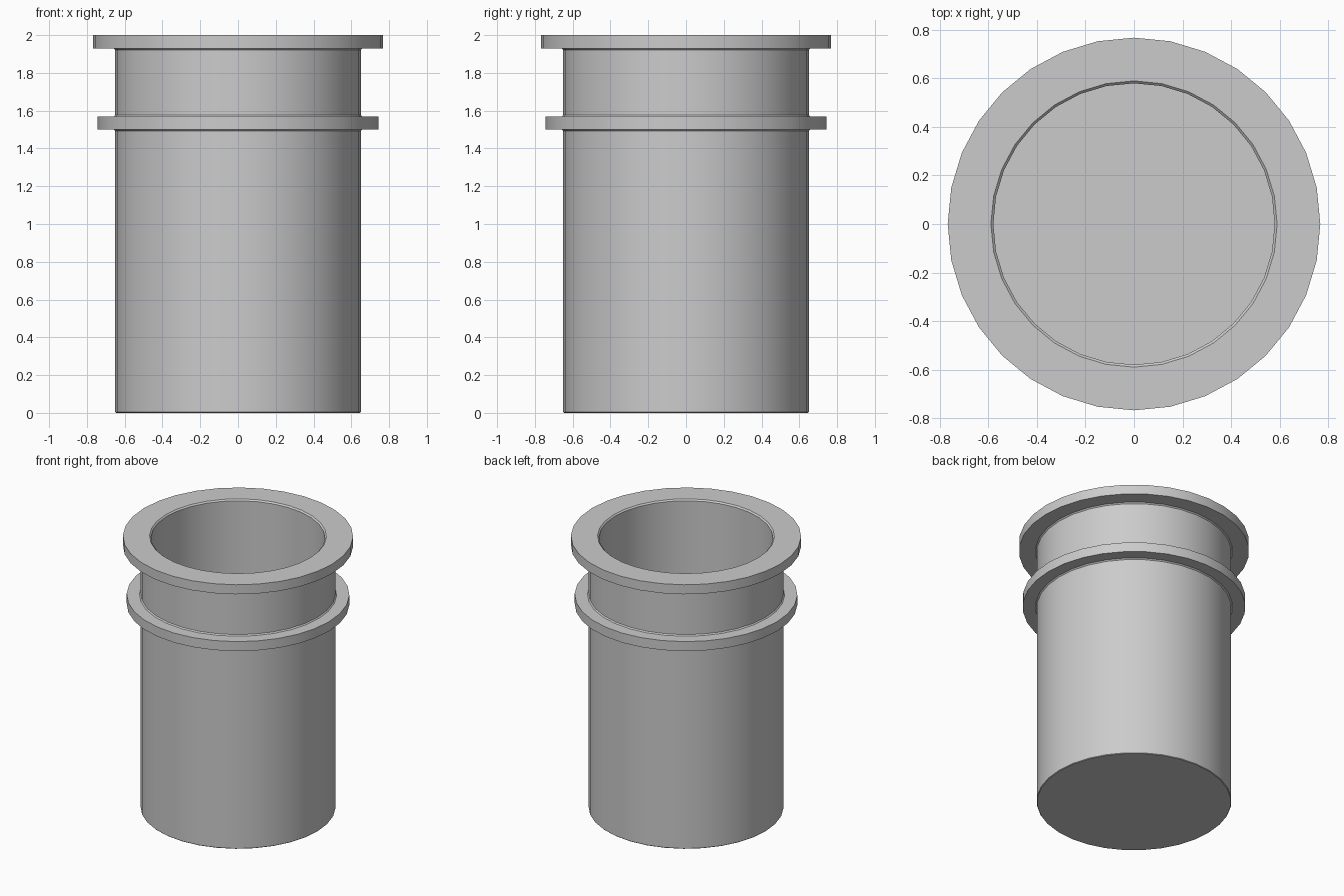
import bpy, bmesh, math

if "Cube" in bpy.data.objects:
    bpy.data.objects.remove(bpy.data.objects["Cube"])

SIDES = 32
C = 0.008  # small chamfer / fillet size

# Half section (radius, height), from the outer base centre round to the inner floor centre
profile = [
    (0, 0), (0.65 - C / 2, 0), (0.65, C / 2),                   # base
    (0.65, 1.5 - C), (0.65 + C, 1.5),                           # body wall
    (0.743, 1.5), (0.743, 1.57), (0.65 + C, 1.57),              # collar ring
    (0.65, 1.57 + C), (0.65, 1.93 - C), (0.65 + C, 1.93),       # neck
    (0.768, 1.93), (0.768, 2.0), (0.59, 2.0),                   # top flange
    (0.58, 1.99), (0.58, 0.07), (0, 0.07),                      # inner wall and floor
]


def lathe(name, points, sides):
    """Revolve a half section around the z axis."""
    bm = bmesh.new()
    verts = [bm.verts.new((r, 0, z)) for r, z in points]
    edges = [bm.edges.new(pair) for pair in zip(verts, verts[1:])]
    bmesh.ops.spin(bm, geom=verts + edges, cent=(0, 0, 0), axis=(0, 0, 1),
                   angle=math.tau, steps=sides, use_duplicate=False)
    bmesh.ops.remove_doubles(bm, verts=bm.verts, dist=0.0005)
    bmesh.ops.recalc_face_normals(bm, faces=bm.faces)
    mesh = bpy.data.meshes.new(name)
    bm.to_mesh(mesh)
    bm.free()
    obj = bpy.data.objects.new(name, mesh)
    bpy.context.collection.objects.link(obj)
    return obj


# Flanged cup, one continuous turned shell
cup = lathe("flanged_cup", profile, SIDES)
bpy.context.view_layer.objects.active = cup
cup.select_set(True)
bpy.ops.object.shade_smooth_by_angle(angle=math.radians(30))
